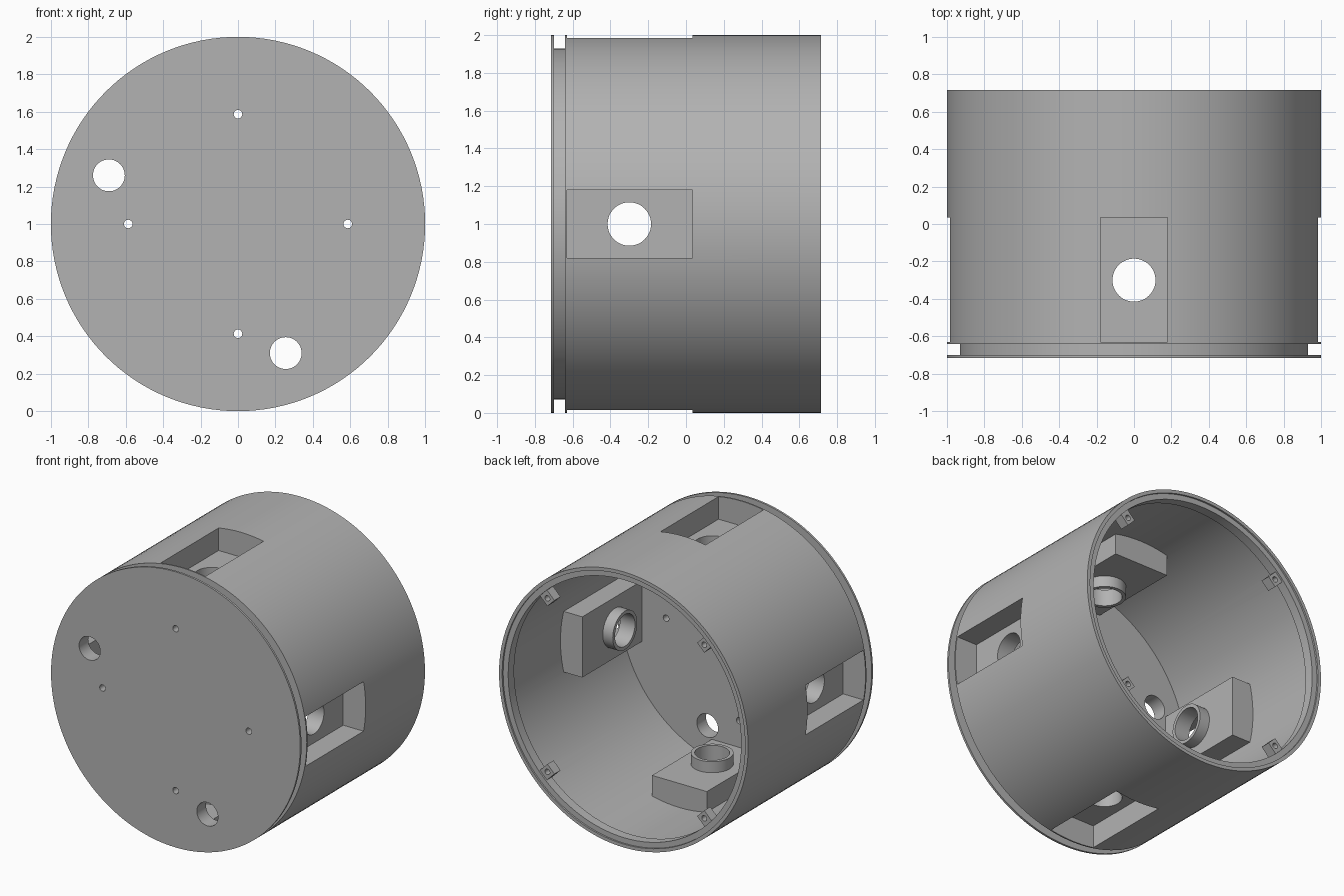
import bpy, bmesh, math
from mathutils import Matrix, Vector

if "Cube" in bpy.data.objects:
    bpy.data.objects.remove(bpy.data.objects["Cube"], do_unlink=True)

grey = bpy.data.materials.new("plain_grey")
grey.use_nodes = True
COLOR = (0.45, 0.45, 0.45, 1)
grey.diffuse_color = COLOR
grey.node_tree.nodes["Principled BSDF"].inputs["Base Color"].default_value = COLOR

CENTRE = Matrix.Translation((0, 0, 1))
BACK = 0.715


def finish(bm, name):
    bmesh.ops.recalc_face_normals(bm, faces=bm.faces)
    mesh = bpy.data.meshes.new(name)
    bm.to_mesh(mesh)
    bm.free()
    mesh.materials.append(grey)
    ob = bpy.data.objects.new(name, mesh)
    bpy.context.collection.objects.link(ob)
    return ob


def box(name, low, high, turn=0):
    """Box between two corners, turned about the shell's axis."""
    low, high = Vector(low), Vector(high)
    bm = bmesh.new()
    bmesh.ops.create_cube(bm, size=1, matrix=CENTRE @ Matrix.Rotation(turn, 4, "Y")
                          @ Matrix.Translation((low + high) / 2)
                          @ Matrix.Diagonal((*(high - low), 1)))
    return finish(bm, name)


def rod(name, radius, start, end, turn=0, segments=48):
    """Cylinder between two points, turned about the shell's axis."""
    start, end = Vector(start), Vector(end)
    aim = (end - start).to_track_quat("Z", "Y").to_matrix().to_4x4()
    bm = bmesh.new()
    bmesh.ops.create_cone(bm, cap_ends=True, segments=segments, radius1=radius, radius2=radius,
                          depth=(end - start).length,
                          matrix=CENTRE @ Matrix.Rotation(turn, 4, "Y")
                          @ Matrix.Translation((start + end) / 2) @ aim)
    return finish(bm, name)


def lathe(name, profile, segments=128):
    """Revolve a (radius, y) profile about the shell's axis."""
    bm = bmesh.new()
    verts = [bm.verts.new((r, y, 1)) for r, y in profile]
    edges = [bm.edges.new(pair) for pair in zip(verts, verts[1:])]
    bmesh.ops.spin(bm, geom=verts + edges, cent=(0, 0, 1), axis=(0, 1, 0),
                   angle=math.tau, steps=segments, use_merge=True)
    bmesh.ops.remove_doubles(bm, verts=bm.verts, dist=1e-5)
    return finish(bm, name)


def combine(target, tool, operation):
    tool.hide_render = True
    mod = target.modifiers.new("join", "BOOLEAN")
    mod.operation, mod.solver, mod.object = operation, "EXACT", tool
    bpy.context.view_layer.objects.active = target
    bpy.ops.object.modifier_apply(modifier=mod.name)
    bpy.data.objects.remove(tool, do_unlink=True)


# Cup-shaped shell: front flange, outer groove, body, stepped rim, bore, floor
shell = lathe("housing_shell", [
    (0, -0.715), (1, -0.715), (1, -0.70), (0.93, -0.70), (0.93, -0.64), (1, -0.64),
    (1, BACK), (0.975, BACK), (0.975, BACK - 0.012), (0.935, BACK - 0.012),
    (0.935, BACK - 0.08), (0.955, BACK - 0.08), (0.955, -0.61), (0, -0.61)])

quarters = [i * math.pi / 2 for i in range(4)]

# Inner blocks and round bosses behind the four side pockets
for turn in quarters:
    combine(shell, box("pocket_block", (0.78, -0.62, -0.22), (0.963, 0.075, 0.22), turn), "UNION")
    combine(shell, rod("boss", 0.14, (0.70, -0.3, 0), (0.80, -0.3, 0), turn), "UNION")

# Screw tabs just inside the open rim
for turn in quarters:
    diagonal = turn + math.pi / 4
    combine(shell, box("screw_tab", (0.85, 0.62, -0.04), (0.965, 0.69, 0.04), diagonal), "UNION")
    combine(shell, rod("tab_hole", 0.02, (0.89, 0.6, 0), (0.89, 0.75, 0), diagonal, 20),
            "DIFFERENCE")

# Side pockets with round through holes
for turn in quarters:
    combine(shell, box("pocket_cut", (0.82, -0.63, -0.18), (1.1, 0.035, 0.18), turn), "DIFFERENCE")
    combine(shell, rod("side_hole", 0.115, (0.6, -0.3, 0), (1.1, -0.3, 0), turn), "DIFFERENCE")
    # Small screw holes in the front plate
    combine(shell, rod("front_screw_hole", 0.023, (0.587, -0.8, 0), (0.587, -0.5, 0), turn, 20),
            "DIFFERENCE")

# Two large cable holes in the front plate
for x, z in ((-0.69, 0.26), (0.255, -0.69)):
    combine(shell, rod("cable_hole", 0.085, (x, -0.8, z), (x, -0.5, z)), "DIFFERENCE")

# Smooth round surfaces, crisp edges
bpy.ops.object.select_all(action="DESELECT")
shell.select_set(True)
bpy.context.view_layer.objects.active = shell
bpy.ops.object.shade_smooth_by_angle(angle=math.radians(30))
